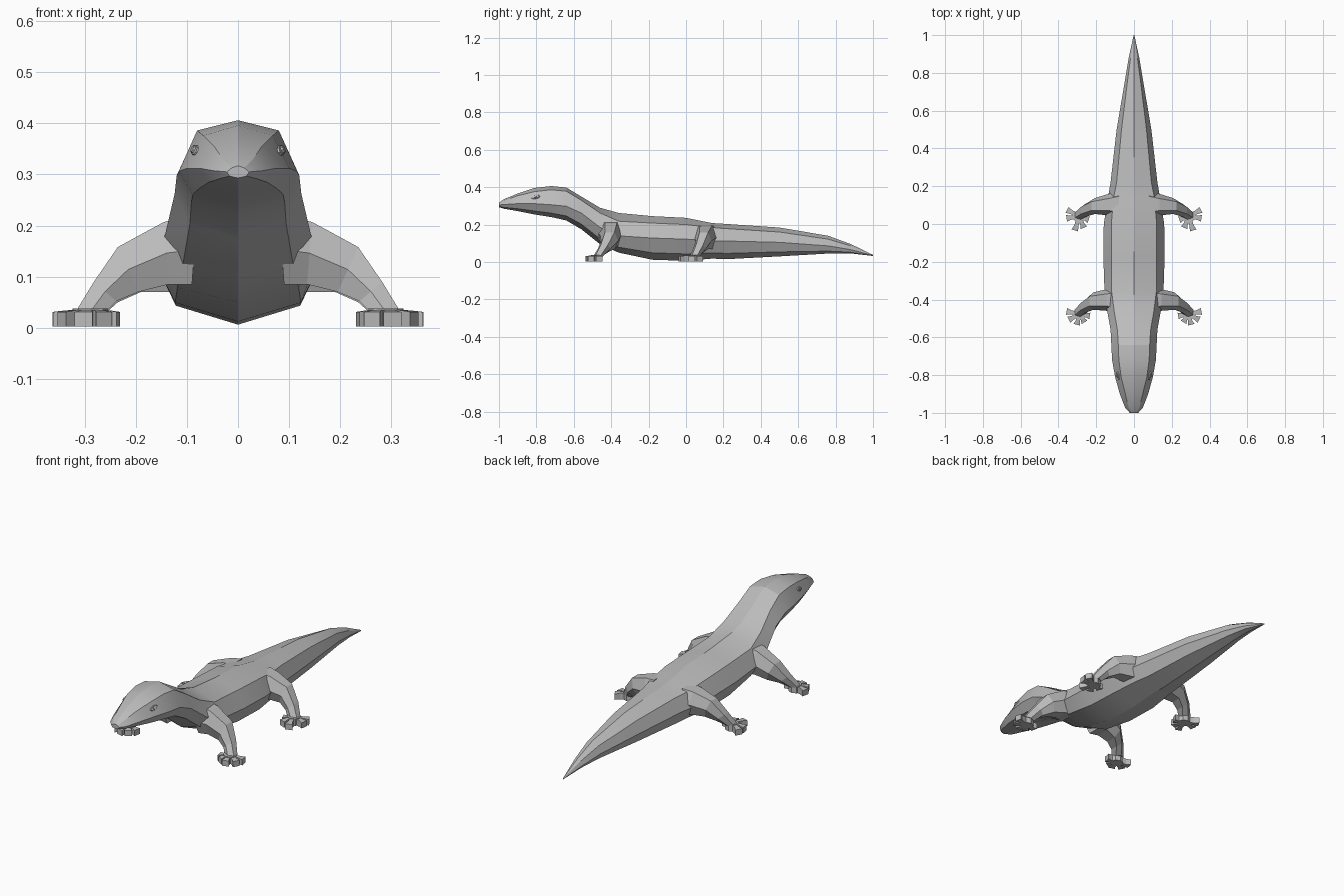
import bpy, bmesh, math
from mathutils import Vector

if "Cube" in bpy.data.objects:
    bpy.data.objects.remove(bpy.data.objects["Cube"])

skin = bpy.data.materials.new("lizard_grey")
skin.diffuse_color = (0.5, 0.5, 0.5, 1)
skin.use_nodes = True
skin.node_tree.nodes["Principled BSDF"].inputs["Base Color"].default_value = skin.diffuse_color


def finish(name, bm, smooth=None):
    bmesh.ops.recalc_face_normals(bm, faces=bm.faces)
    me = bpy.data.meshes.new(name)
    bm.to_mesh(me)
    bm.free()
    me.materials.append(skin)
    ob = bpy.data.objects.new(name, me)
    bpy.context.collection.objects.link(ob)
    if smooth:
        bpy.ops.object.select_all(action='DESELECT')
        ob.select_set(True)
        bpy.context.view_layer.objects.active = ob
        bpy.ops.object.shade_smooth_by_angle(angle=math.radians(smooth))
    return ob


def loft(bm, rings):
    vs = [[bm.verts.new(p) for p in r] for r in rings]
    n = len(vs[0])
    for a, b in zip(vs, vs[1:]):
        for i in range(n):
            bm.faces.new((a[i], a[(i + 1) % n], b[(i + 1) % n], b[i]))
    bm.faces.new(vs[0])
    bm.faces.new(vs[-1][::-1])


# Body from snout to tail tip: y, ridge z, shoulder z, side z, belly z, shoulder x, side x
STATIONS = [
    (-1.00, .317, .313, .305, .293, .012, .022),
    (-.975, .335, .328, .307, .285, .028, .046),
    (-.90, .366, .354, .312, .272, .046, .075),
    (-.81, .396, .376, .312, .254, .068, .100),
    (-.72, .406, .386, .306, .240, .080, .116),
    (-.64, .398, .378, .298, .222, .083, .120),
    (-.56, .350, .330, .262, .175, .088, .124),
    (-.46, .290, .262, .185, .095, .105, .142),
    (-.36, .262, .218, .140, .050, .118, .156),
    (-.18, .245, .208, .128, .012, .120, .162),
    (.00, .236, .200, .122, .006, .120, .160),
    (.14, .208, .184, .112, .018, .108, .138),
    (.22, .203, .178, .112, .015, .092, .124),
    (.50, .184, .160, .105, .030, .066, .092),
    (.76, .140, .122, .086, .045, .034, .048),
    (.88, .096, .086, .066, .046, .018, .028),
    (1.0, .038, .037, .035, .032, .001, .002),
]
bm = bmesh.new()
rings = []
for y, top, zs, zm, bot, ws, wm in STATIONS:
    half = [(ws, zs), (wm, zm), (wm * .76, bot + .32 * (zm - bot))]
    ring = [(0, top)] + half + [(0, bot)] + [(-x, z) for x, z in reversed(half)]
    rings.append([(x, y, z) for x, z in ring])
loft(bm, rings)
finish("body", bm, 22)


# Limbs: each ring joins a top point to a bottom point with a given depth along y
def limb(name, path, side):
    bm = bmesh.new()
    rings = []
    for xt, zt, xb, zb, y, d in path:
        pts = [(0, -.55), (0, .55), (.5, 1), (1, .6), (1, -.6), (.5, -1)]
        rings.append([(side * (xt + (xb - xt) * t), y + d * k, zt + (zb - zt) * t)
                      for t, k in pts])
    loft(bm, rings)
    finish(name, bm)


# Feet: a flat palm with flared toes pointing to given tips
def foot(name, centre, tips, side):
    bm = bmesh.new()
    cx, cy = centre
    ring = [(side * (cx + .034 * math.cos(a)), cy + .030 * math.sin(a))
            for a in [i * math.tau / 8 for i in range(8)]]
    loft(bm, [[(x, y, .002) for x, y in ring], [(x, y, .038) for x, y in ring]])
    for tx, ty in tips:
        a = Vector((side * cx, cy))
        b = Vector((side * tx, ty))
        d = (b - a).normalized()
        p = Vector((-d.y, d.x))
        rings = []
        for c, w, h in ((a, .011, .036), (a.lerp(b, .65), .011, .034), (b, .018, .031)):
            l, r = c - p * w, c + p * w
            rings.append([(l.x, l.y, .002), (r.x, r.y, .002), (r.x, r.y, h), (l.x, l.y, h)])
        loft(bm, rings)
    finish(name, bm)


FRONT = [(.08, .222, .09, .085, -.405, .075), (.145, .207, .135, .085, -.402, .058),
         (.235, .158, .195, .070, -.408, .046), (.282, .090, .238, .052, -.437, .034),
         (.316, .034, .264, .026, -.470, .026)]
HIND = [(.08, .195, .09, .070, .105, .075), (.135, .188, .125, .070, .103, .058),
        (.225, .158, .190, .070, .095, .042), (.280, .090, .235, .050, .072, .034),
        (.314, .034, .262, .026, .046, .026)]
FRONT_TOES = [(.357, -.463), (.345, -.507), (.302, -.533), (.262, -.520), (.234, -.487)]
HIND_TOES = [(.354, .075), (.357, .030), (.313, -.034), (.266, -.020), (.240, .022)]

for side, word in ((1, "left"), (-1, "right")):
    limb("front_leg_" + word, FRONT, side)
    limb("hind_leg_" + word, HIND, side)
    foot("front_foot_" + word, (.288, -.477), FRONT_TOES, side)
    foot("hind_foot_" + word, (.290, .040), HIND_TOES, side)

    # Eye: almond lid with a small raised pupil, lying on the slanted cheek
    n = Vector((side * .86, -.28, .42)).normalized()
    u = Vector((0, 1, .1))
    u = (u - n * u.dot(n)).normalized()
    v = n.cross(u)
    c = Vector((side * .083, -.805, .347))
    bm = bmesh.new()
    for ru, rv, lo, hi in ((.028, .013, -.006, .004), (.009, .009, 0, .008)):
        rs = []
        for h, s in ((lo, 1), (hi, .75)):
            rs.append([c + n * h + u * ru * s * math.cos(i * math.tau / 8)
                       + v * rv * s * math.sin(i * math.tau / 8) for i in range(8)])
        loft(bm, rs)
    finish("eye_" + word, bm)
